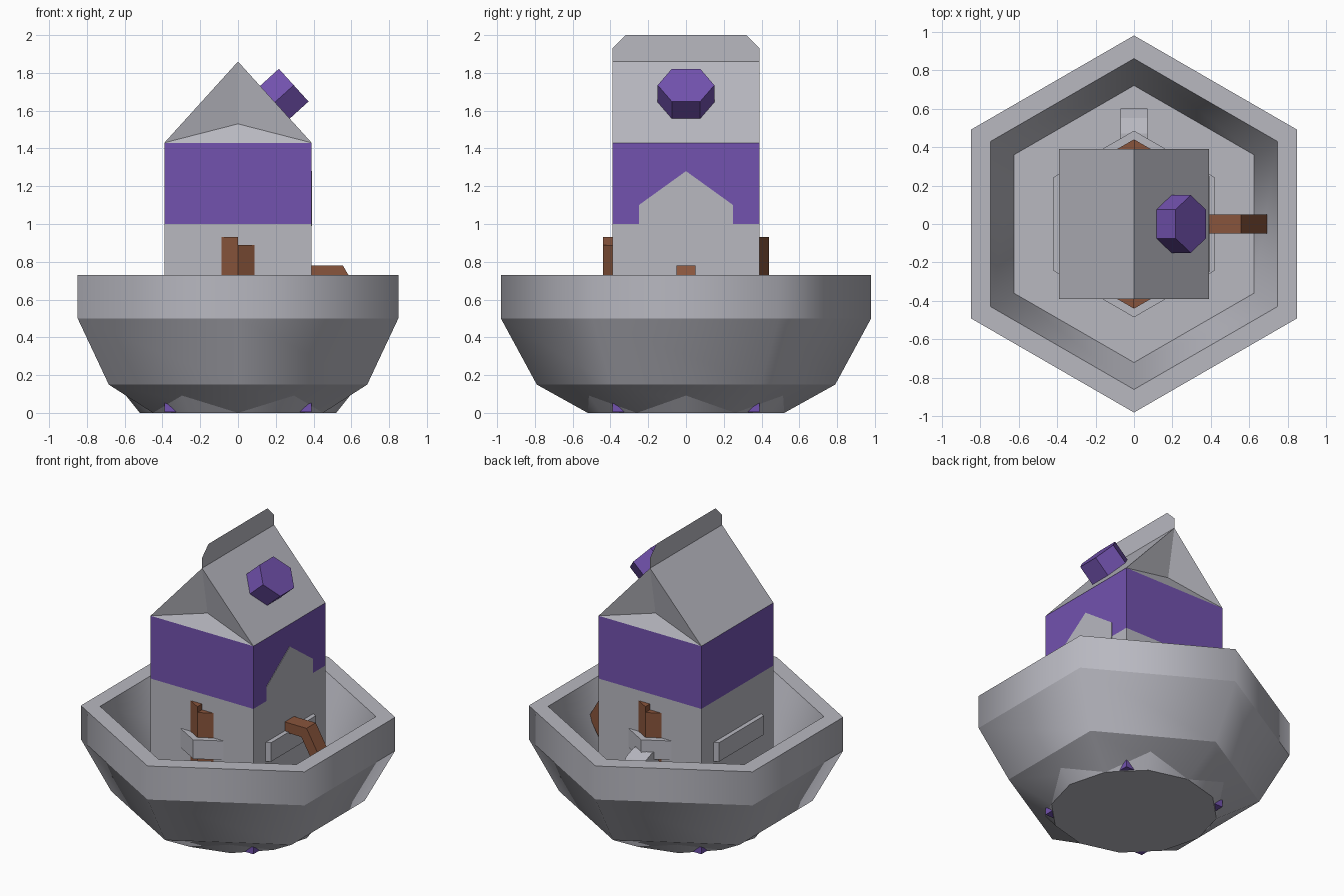
import bpy, bmesh, math
from mathutils import Vector

cube = bpy.data.objects.get("Cube")
if cube:
    bpy.data.objects.remove(cube, do_unlink=True)


def material(name, rgb):
    m = bpy.data.materials.new(name)
    m.use_nodes = True
    m.diffuse_color = (*rgb, 1)
    bsdf = next(n for n in m.node_tree.nodes if n.type == 'BSDF_PRINCIPLED')
    bsdf.inputs["Base Color"].default_value = (*rgb, 1)
    return m


GREY = material("stone grey", (0.48, 0.48, 0.53))
PURPLE = material("purple", (0.17, 0.085, 0.43))
BROWN = material("wood brown", (0.25, 0.09, 0.045))


def finish(name, bm, *mats):
    bmesh.ops.recalc_face_normals(bm, faces=bm.faces)
    mesh = bpy.data.meshes.new(name)
    bm.to_mesh(mesh)
    bm.free()
    for m in mats:
        mesh.materials.append(m)
    obj = bpy.data.objects.new(name, mesh)
    bpy.context.collection.objects.link(obj)
    return obj


def loft(name, loops, mats, smooth_sides=False, color_rule=None):
    """Skin a stack of equal-length loops and cap both ends."""
    bm = bmesh.new()
    rings = [[bm.verts.new(p) for p in loop] for loop in loops]
    n = len(rings[0])
    for a, b in zip(rings, rings[1:]):
        for i in range(n):
            j = (i + 1) % n
            f = bm.faces.new((a[i], a[j], b[j], b[i]))
            f.smooth = smooth_sides
    bm.faces.new(rings[0])
    bm.faces.new(rings[-1])
    if smooth_sides:
        # crisp rims, soft corners
        for ring in rings:
            for i in range(n):
                bm.edges.get((ring[i], ring[(i + 1) % n])).smooth = False
    if color_rule:
        for f in bm.faces:
            f.material_index = color_rule(f.calc_center_median())
    return finish(name, bm, *mats)


def ring(n, r, z):
    """Regular polygon with a corner on the y axis."""
    return [(r * math.sin(math.tau * i / n), r * math.cos(math.tau * i / n), z)
            for i in range(n)]


def square(z, h=0.39):
    return [(-h, -h, z), (h, -h, z), (h, h, z), (-h, h, z)]


# Hexagonal bowl with hollow inside
profile = [(0.52, 0), (0.79, 0.15), (0.98, 0.5), (0.98, 0.73), (0.86, 0.73), (0.72, 0.3)]
loft("bowl", [ring(6, r, z) for r, z in profile], [GREY], True)

# Twelve-sided foot under the bowl
loft("bowl_foot", [ring(12, 0.52, 0), ring(12, 0.6, 0.1)], [GREY], True)

# Tower walls: purple band on top and at the very base
loft("tower", [square(z) for z in (0.004, 0.1, 1.0, 1.43)], [GREY, PURPLE],
     color_rule=lambda c: int(c.z > 1 or c.z < 0.1))

# Painted gable shape on the right wall
gable = [(-0.25, 0.99), (0.25, 0.99), (0.25, 1.1), (0, 1.28), (-0.25, 1.1)]
loft("wall_panel", [[(x, y, z) for y, z in gable] for x in (0.388, 0.393)], [GREY])

# Roof with recessed gable ends
bm = bmesh.new()
V = lambda *p: bm.verts.new(p)
ends = []
for s in (-1, 1):
    left, right = V(-0.39, s * 0.39, 1.43), V(0.39, s * 0.39, 1.43)
    top, inner = V(0, s * 0.39, 1.86), V(0, s * 0.33, 1.53)
    ends.append((left, right, top))
    for tri in ((left, right, inner), (right, top, inner), (top, left, inner)):
        bm.faces.new(tri)
(fl, fr, ft), (bl, br, bt) = ends
for quad in ((fl, ft, bt, bl), (fr, br, bt, ft), (fl, bl, br, fr)):
    bm.faces.new(quad)
finish("roof", bm, GREY)

# Paper-thin fin along the ridge
bm = bmesh.new()
fin = [(-0.39, 1.86), (0.39, 1.86), (0.39, 1.93), (0.32, 2.0), (-0.32, 2.0), (-0.39, 1.93)]
bm.faces.new([bm.verts.new((0, y, z)) for y, z in fin])
finish("ridge_fin", bm, GREY)

# Chimney standing square to the right roof slope
normal = Vector((0.43, 0, 0.39)).normalized()
slope = Vector((0.39, 0, -0.43)).normalized()
side = Vector((0, 1, 0))
cap = Vector((0.295, 0, 1.735))


def chimney_ring(depth):
    return [cap - normal * depth + slope * x * 0.9 + side * y
            for x, y, _ in ring(6, 0.15, 0)]


loft("chimney", [chimney_ring(0.2), chimney_ring(0)], [PURPLE])

# Barrel staves of uneven height
for k, height in enumerate((0.93, 0.91, 0.89) * 2):
    loops = []
    for z in (0.3, height):
        hexagon = ring(6, 0.44, z)
        loops.append([(0, 0, z), hexagon[k], hexagon[(k + 1) % 6]])
    loft(f"barrel_stave_{k + 1}", loops, [BROWN])

# Barrel hoop
loft("barrel_hoop", [ring(6, 0.485, 0.59), ring(6, 0.485, 0.72)], [GREY])

# Angular barrel handle: half of a hexagonal ring
def handle_section(angle, r_out=0.29, r_in=0.21):
    c, s = math.cos(angle), math.sin(angle)
    return [(0.41 + r * c, y, 0.53 + r * s)
            for r, y in ((r_out, -0.05), (r_out, 0.05), (r_in, 0.05), (r_in, -0.05))]


loft("handle", [handle_section(math.radians(a)) for a in (120, 60, 0, -60, -120)], [BROWN])

# Short strap on the back of the barrel
strap = [(0.38, 0.64), (0.47, 0.64), (0.55, 0.61), (0.6, 0.54), (0.6, 0.48), (0.53, 0.5), (0.38, 0.55)]
loft("back_spout", [[(x, y, z) for y, z in strap] for x in (-0.07, 0.07)], [GREY])
